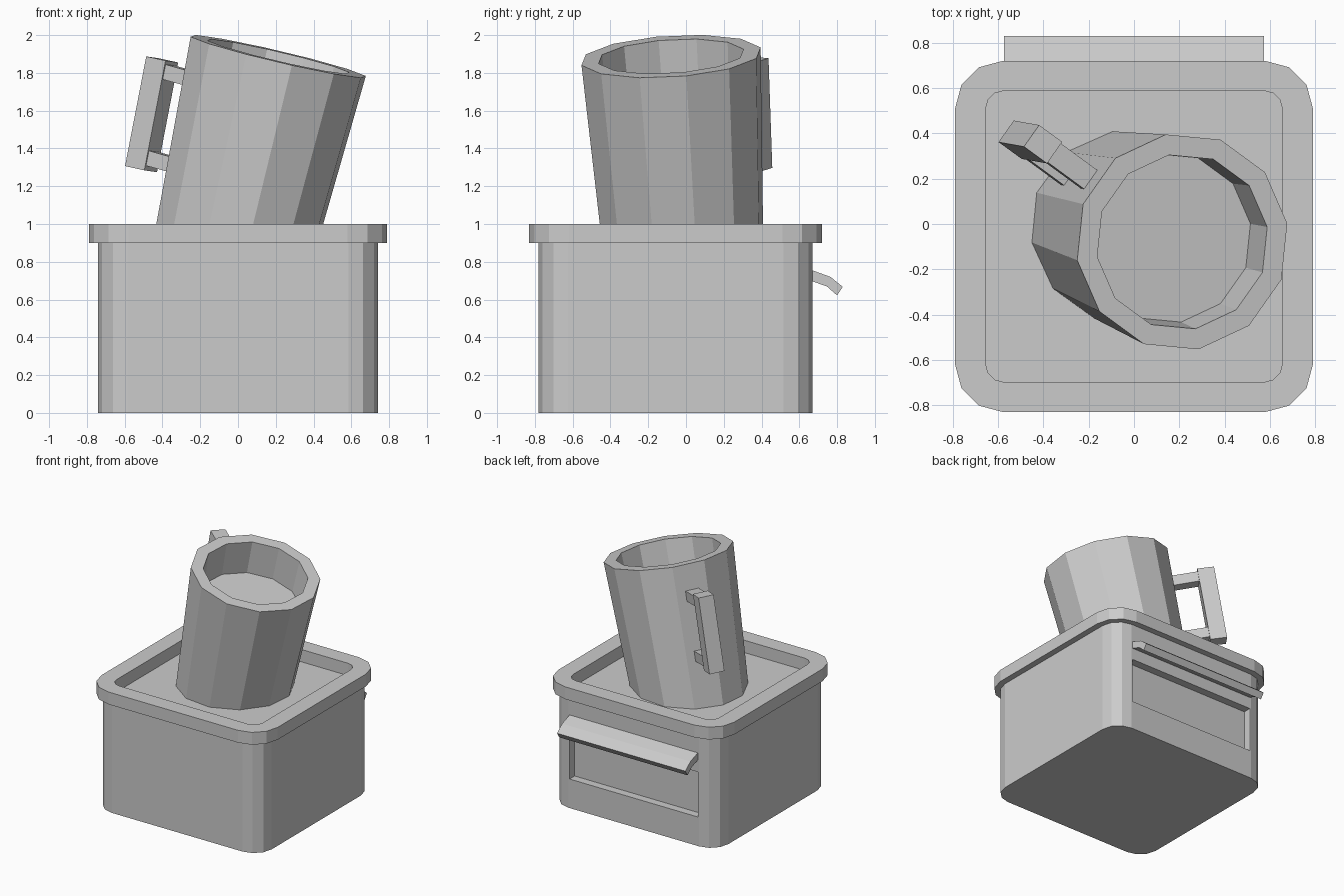
import bpy, bmesh, math
from mathutils import Matrix, Vector

if "Cube" in bpy.data.objects:
    bpy.data.objects.remove(bpy.data.objects["Cube"])


def make(name, rings, matrix=Matrix()):
    """Loft a closed solid through rings of equal vertex count."""
    bm = bmesh.new()
    loops = [[bm.verts.new(p) for p in ring] for ring in rings]
    n = len(loops[0])
    for a, b in zip(loops, loops[1:]):
        for i in range(n):
            j = (i + 1) % n
            bm.faces.new((a[i], a[j], b[j], b[i]))
    bm.faces.new(loops[0][::-1])
    bm.faces.new(loops[-1])
    bmesh.ops.recalc_face_normals(bm, faces=bm.faces)
    mesh = bpy.data.meshes.new(name)
    bm.to_mesh(mesh)
    bm.free()
    ob = bpy.data.objects.new(name, mesh)
    ob.matrix_world = matrix
    bpy.context.collection.objects.link(ob)
    return ob


def rounded(hx, hy, r, z, cy=-0.055, seg=3):
    pts = []
    for k, (sx, sy) in enumerate([(1, 1), (-1, 1), (-1, -1), (1, -1)]):
        for i in range(seg + 1):
            a = math.pi / 2 * (k + i / seg)
            pts.append((sx * (hx - r) + r * math.cos(a),
                        cy + sy * (hy - r) + r * math.sin(a), z))
    return pts


def circle(r, z, n=12, phase=math.radians(9.3)):
    return [(r * math.cos(phase + math.tau * i / n),
             r * math.sin(phase + math.tau * i / n), z) for i in range(n)]


# Box with overhanging rim and sunken top
box = make("box", [
    rounded(0.74, 0.725, 0.155, 0),
    rounded(0.74, 0.725, 0.155, 0.9),
    rounded(0.79, 0.775, 0.21, 0.9),
    rounded(0.79, 0.775, 0.21, 1.0),
    rounded(0.655, 0.643, 0.08, 1.0),
    rounded(0.655, 0.643, 0.08, 0.9)])

# Shallow slot in the back
slot = [(-0.575, 0.235), (0.575, 0.235), (0.575, 0.60), (-0.575, 0.60)]
cutter = make("slot_cutter", [[(x, y, z) for x, z in slot] for y in (0.605, 0.75)])
cutter.hide_render = True
cutter.hide_viewport = True
cut = box.modifiers.new("slot", "BOOLEAN")
cut.operation = "DIFFERENCE"
cut.solver = "EXACT"
cut.object = cutter

# Bent flap over the slot
flap = [(0.655, 0.76), (0.765, 0.72), (0.83, 0.667),
        (0.80, 0.622), (0.745, 0.67), (0.655, 0.701)]
make("slot_flap", [[(x, y, z) for y, z in flap] for x in (-0.575, 0.575)])

# Tilted frame shared by mug and handle, origin at the rim centre
axis = Vector((0.235, -0.064, 1)).normalized()
tilt = (Matrix.Translation((0.213, -0.079, 1.8875))
        @ Vector((0, 0, 1)).rotation_difference(axis).to_matrix().to_4x4())

# Mug, sunk into the box, with its filled level inside
make("mug", [circle(0.426, -1.12), circle(0.482, 0),
             circle(0.39, 0), circle(0.377, -0.27)], tilt)

# Handle grip and two arms: profiles are (radial, axial)
turn = tilt @ Matrix.Rotation(math.radians(144.3), 4, "Z")


def bar(name, profile, width):
    make(name, [[(r, t, z) for r, z in profile] for t in (-width / 2, width / 2)], turn)


bar("handle_grip", [(0.763, -0.777), (0.792, -0.186),
                    (0.664, -0.180), (0.635, -0.771)], 0.117)
for name, z in (("handle_arm_upper", -0.24), ("handle_arm_lower", -0.705)):
    bar(name, [(0.40, z - 0.04), (0.68, z - 0.04),
               (0.68, z + 0.04), (0.40, z + 0.04)], 0.102)
